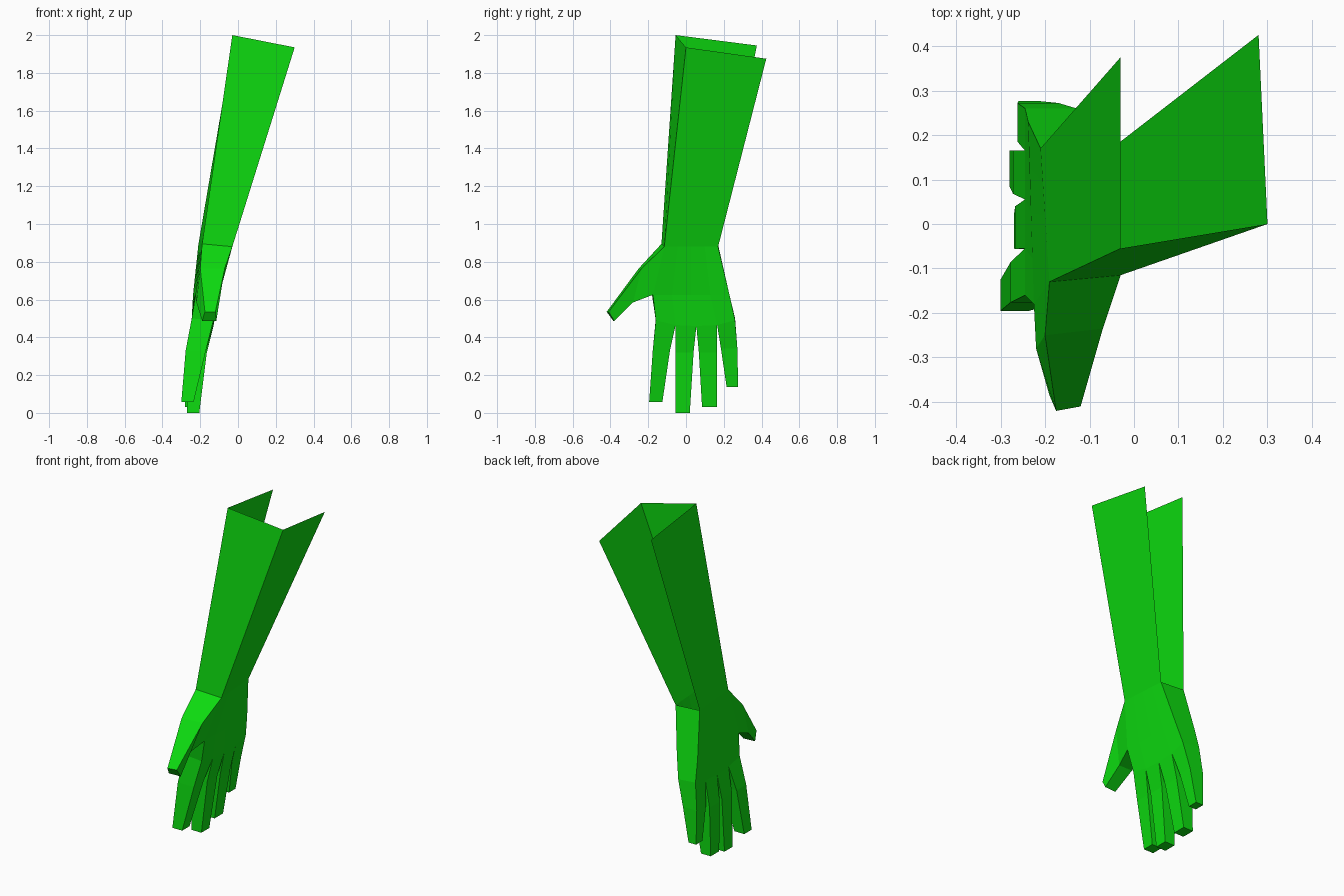
import bpy

if "Cube" in bpy.data.objects:
    bpy.data.objects.remove(bpy.data.objects["Cube"])

green = bpy.data.materials.new("green")
green.diffuse_color = (0.004, 0.72, 0.005, 1)
green.use_nodes = True
green.node_tree.nodes["Principled BSDF"].inputs["Base Color"].default_value = green.diffuse_color


def make(name, verts, faces):
    mesh = bpy.data.meshes.new(name)
    mesh.from_pydata(verts, [], faces)
    mesh.materials.append(green)
    mesh.update()
    obj = bpy.data.objects.new(name, mesh)
    bpy.context.collection.objects.link(obj)
    return obj


def loft(name, rings, sides=(0, 1, 2, 3), cap=True):
    """Join four-point rings, listed from the root to the tip."""
    verts = [p for ring in rings for p in ring]
    faces = []
    for r in range(len(rings) - 1):
        a, b = 4 * r, 4 * r + 4
        for i in sides:
            j = (i + 1) % 4
            faces.append((a + i, b + i, b + j, a + j))
    if cap:
        n = len(verts)
        faces.append((n - 1, n - 2, n - 3, n - 4))
    return make(name, verts, faces)


def lerp(a, b, t):
    return tuple(p + (q - p) * t for p, q in zip(a, b))


# Forearm: three-sided channel, open at the back and at the elbow
elbow = [(-0.03, -0.055, 2.0), (0.30, 0.0, 1.935),
         (0.28, 0.425, 1.875), (-0.03, 0.375, 1.945)]
wrist = [(-0.19, -0.13, 0.895), (-0.03, -0.115, 0.88),
         (-0.05, 0.17, 0.88), (-0.21, 0.17, 0.89)]
loft("forearm", [elbow, wrist], sides=(0, 1, 3), cap=False)

# Palm: wrist, thumb crotch and knuckle rows on both broad sides
crotch = [(-0.225, -0.18, 0.625), (-0.10, -0.175, 0.625),
          (-0.10, 0.23, 0.625), (-0.238, 0.23, 0.625)]
steps = (0, 0.25, 0.5, 0.75, 1)
knuckle_y = (-0.16, -0.055, 0.055, 0.165, 0.26)
knuckle_z = (0.49, 0.465, 0.46, 0.465, 0.49)
outer = [[lerp(r[0], r[3], t) for t in steps] for r in (wrist, crotch)]
inner = [[lerp(r[1], r[2], t) for t in steps] for r in (wrist, crotch)]
outer.append([(-0.245, y, z + 0.01) for y, z in zip(knuckle_y, knuckle_z)])
inner.append([(-0.13, y, z) for y, z in zip(knuckle_y, knuckle_z)])
verts = [p for row in outer + inner for p in row]
faces = []
for r in range(2):
    a, b = 5 * r, 5 * r + 5
    for c in range(4):
        faces.append((a + c, a + c + 1, b + c + 1, b + c))
        faces.append((a + c + 15, b + c + 15, b + c + 16, a + c + 16))
    faces.append((a + 4, a + 19, b + 19, b + 4))
faces.append((5, 10, 25, 20))
make("palm", verts, faces)

# Thumb
thumb_mid = [(-0.20, -0.25, 0.765), (-0.07, -0.235, 0.765),
             (-0.13, -0.28, 0.585), (-0.22, -0.28, 0.585)]
thumb_tip = [(-0.175, -0.42, 0.535), (-0.12, -0.41, 0.535),
             (-0.115, -0.38, 0.487), (-0.19, -0.385, 0.487)]
loft("thumb", [[wrist[0], wrist[1], crotch[1], crotch[0]],
               thumb_mid, thumb_tip])


# Fingers: each section is (x outer, x inner, y front, y back, z)
def section(x0, x1, y0, y1, z):
    return [(x0, y0, z), (x1, y0, z), (x1, y1, z), (x0, y1, z)]


fingers = {
    "index_finger": ((-0.277, -0.17, -0.176, -0.085, 0.33),
                     (-0.30, -0.235, -0.195, -0.125, 0.058)),
    "middle_finger": ((-0.267, -0.165, -0.056, 0.04, 0.32),
                      (-0.27, -0.205, -0.055, 0.02, 0.0)),
    "ring_finger": ((-0.272, -0.165, 0.068, 0.165, 0.32),
                    (-0.28, -0.215, 0.085, 0.165, 0.03)),
    "little_finger": ((-0.262, -0.17, 0.185, 0.272, 0.34),
                      (-0.26, -0.21, 0.215, 0.276, 0.137)),
}
for k, (name, (mid, tip)) in enumerate(fingers.items()):
    root = [outer[2][k], inner[2][k], inner[2][k + 1], outer[2][k + 1]]
    loft(name, [root, section(*mid), section(*tip)])
